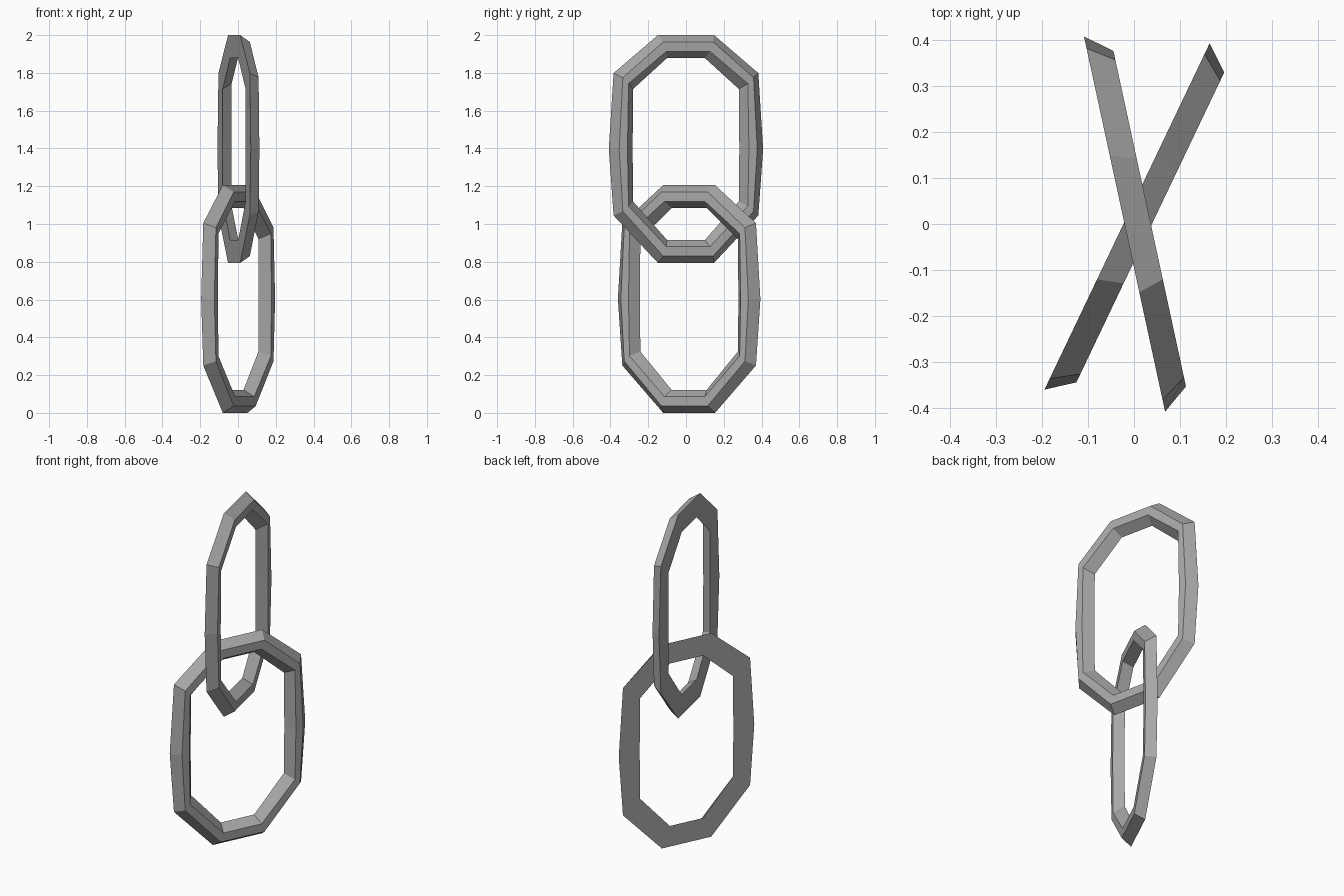
import bpy
import bmesh
from math import radians
from mathutils import Matrix, Vector

cube = bpy.data.objects.get("Cube")
if cube:
    bpy.data.objects.remove(cube)

steel = bpy.data.materials.new("grey_steel")
steel.use_nodes = True
GREY = (0.4, 0.4, 0.4, 1)
steel.diffuse_color = GREY
steel.node_tree.nodes["Principled BSDF"].inputs["Base Color"].default_value = GREY

# Loops of the wedge-shaped section: depth, cap half-width, cap height,
# shoulder half-width, upper and lower shoulder height, waist half-width
LOOPS = [
    (-0.02, 0.152, 0.603, 0.392, 0.402, -0.352, 0.418),   # back outer
    (0.036, 0.135, 0.567, 0.354, 0.378, -0.330, 0.374),   # front outer
    (0.036, 0.118, 0.517, 0.323, 0.346, -0.302, 0.329),   # front inner
    (-0.02, 0.103, 0.481, 0.286, 0.318, -0.278, 0.289),   # back inner
]


def outline(depth, cap, height, shoulder, up, low, waist):
    """Ten-sided link outline, mirrored left to right."""
    half = [(cap, height), (shoulder, up), (waist, 0), (shoulder, low), (cap, -height)]
    points = half + [(-u, z) for u, z in reversed(half)]
    return [Vector((depth, u, z)) for u, z in points]


def chain_link(name, turn, location):
    bm = bmesh.new()
    rings = [[bm.verts.new(p) for p in outline(*loop)] for loop in LOOPS]
    for a, b in zip(rings, rings[1:] + rings[:1]):
        for i in range(len(a)):
            j = (i + 1) % len(a)
            bm.faces.new((a[i], a[j], b[j], b[i]))
    bmesh.ops.recalc_face_normals(bm, faces=bm.faces)
    bm.transform(Matrix.Rotation(radians(turn), 4, "Z"))
    mesh = bpy.data.meshes.new(name)
    bm.to_mesh(mesh)
    bm.free()
    mesh.materials.append(steel)
    link = bpy.data.objects.new(name, mesh)
    link.location = location
    bpy.context.collection.objects.link(link)


chain_link("lower_link", -25.5, (0.003, 0.008, 0.603))
chain_link("upper_link", 12.2, (-0.001, 0.004, 1.397))
